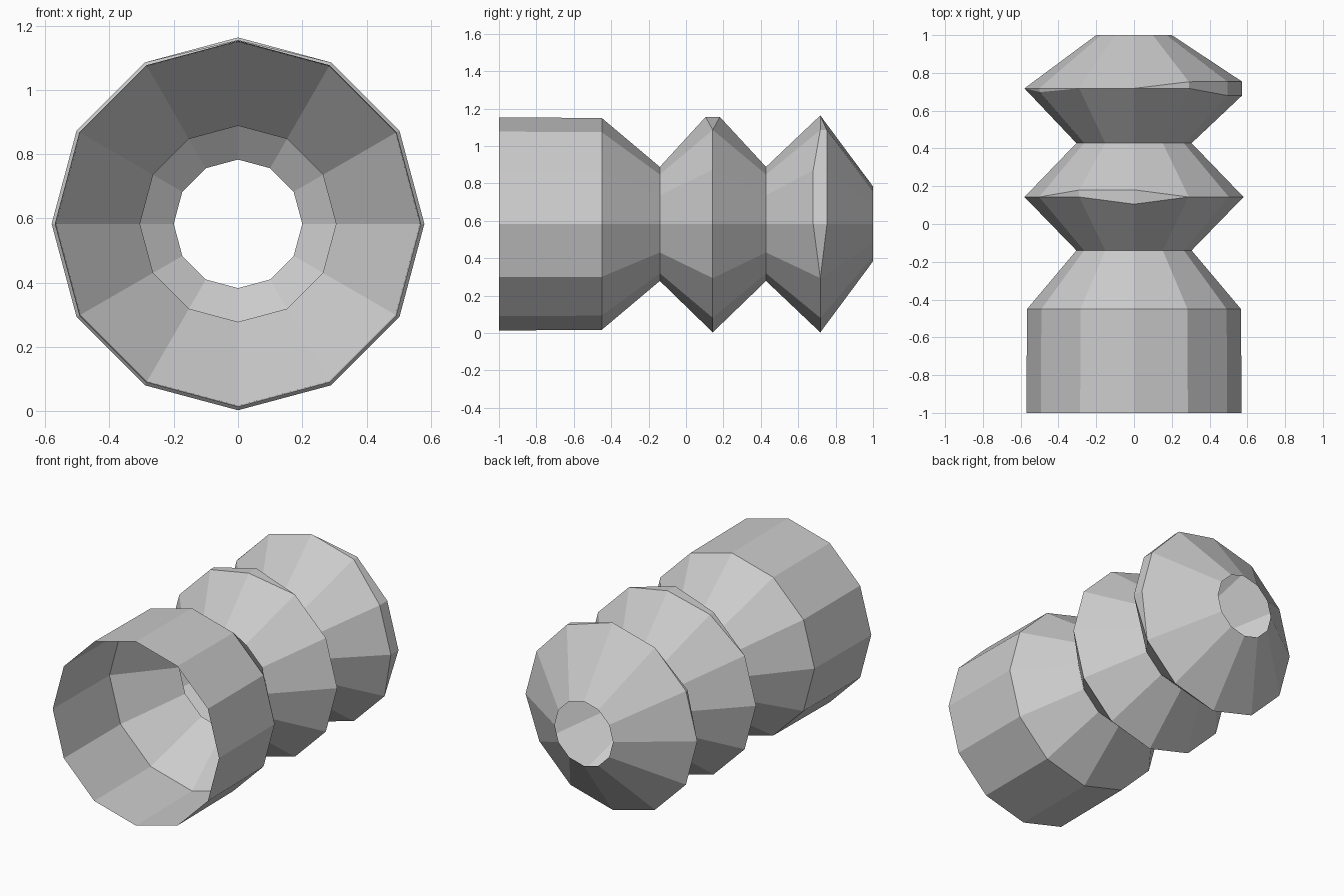
import bpy, bmesh, math

if "Cube" in bpy.data.objects:
    bpy.data.objects.remove(bpy.data.objects["Cube"])

SIDES = 12
CENTRE_Z = 0.583

# Profile along y: (y, radius, {angle in degrees: (y shift, radius shift)})
# Each ridge is two coincident rings, pulled apart where its crest is chamfered.
profile = [
    (-1.00, 0.570, {}),
    (-0.45, 0.566, {}),
    (-0.14, 0.305, {}),
    (0.143, 0.580, {90: (-0.038, -0.008)}),
    (0.143, 0.580, {90: (0.038, -0.008), 120: (0.037, 0)}),
    (0.428, 0.305, {}),
    (0.718, 0.580, {0: (-0.038, -0.008), 30: (-0.038, -0.008), 150: (-0.02, -0.004)}),
    (0.718, 0.580, {0: (0.036, -0.008), 30: (0.036, -0.008), 60: (0.035, 0)}),
    (1.00, 0.200, {}),
]

# Open-ended ribbed shell
bm = bmesh.new()
rings = []
for y, radius, shifts in profile:
    ring = []
    for i in range(SIDES):
        deg = i * 360 // SIDES
        dy, dr = shifts.get(deg, (0, 0))
        a = math.radians(deg)
        r = radius + dr
        ring.append(bm.verts.new((r * math.cos(a), y + dy, CENTRE_Z + r * math.sin(a))))
    rings.append(ring)

for near, far in zip(rings, rings[1:]):
    for i in range(SIDES):
        j = (i + 1) % SIDES
        bm.faces.new((near[i], near[j], far[j], far[i]))

# Weld the crests wherever they are not chamfered
bmesh.ops.remove_doubles(bm, verts=bm.verts[:], dist=0.001)
bmesh.ops.recalc_face_normals(bm, faces=bm.faces[:])

mesh = bpy.data.meshes.new("ribbed_tube")
bm.to_mesh(mesh)
bm.free()
bpy.context.collection.objects.link(bpy.data.objects.new("ribbed_tube", mesh))
